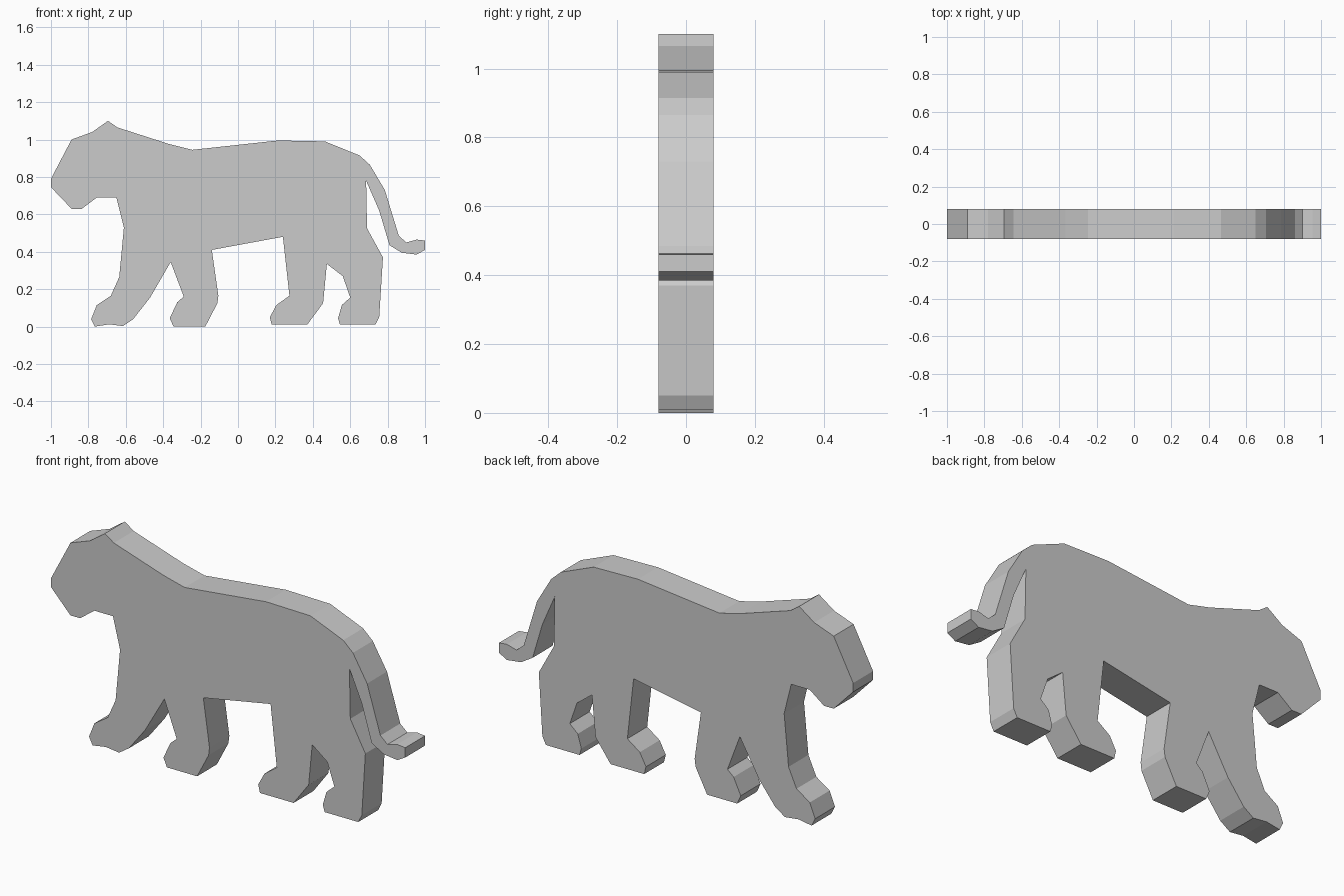
import bpy
import bmesh
from mathutils import Vector

if "Cube" in bpy.data.objects:
    bpy.data.objects.remove(bpy.data.objects["Cube"])

THICKNESS = 0.16

# One continuous side outline (x, z), running clockwise from the muzzle
head_top = [(-1, .79), (-.89, 1), (-.78, 1.04), (-.695, 1.1), (-.645, 1.065)]
back = [(-.365, .975), (-.245, .945), (.215, .995), (.465, .99), (.65, .915), (.705, .865)]
tail = [(.785, .73), (.86, .485), (.9, .45), (.955, .465), (1, .46), (1, .41),
        (.955, .385), (.875, .395), (.81, .435), (.755, .62), (.685, .78)]
rear_leg = [(.69, .525), (.775, .37), (.755, .05), (.735, .01), (.545, .01),
            (.535, .045), (.555, .115), (.6, .155), (.56, .27)]
rear_inner_leg = [(.475, .335), (.455, .125), (.37, .01), (.18, .01),
                  (.17, .05), (.205, .115), (.275, .165)]
belly = [(.24, .48), (-.14, .41)]
fore_inner_leg = [(-.105, .165), (-.11, .125), (-.175, 0), (-.345, 0),
                  (-.365, .045), (-.325, .13), (-.29, .16)]
fore_leg = [(-.36, .345), (-.47, .155), (-.56, .04), (-.615, .003), (-.69, .012), (-.765, 0),
            (-.785, .04), (-.755, .115), (-.68, .165), (-.635, .265), (-.61, .53)]
jaw = [(-.65, .69), (-.755, .69), (-.835, .63), (-.89, .63), (-1, .745)]


def extrude_profile(name, points, depth):
    """Flat-sided slab from an outline in the XZ plane, centred on y = 0."""
    bm = bmesh.new()
    face = bm.faces.new([bm.verts.new((x, -depth / 2, z)) for x, z in points])
    slab = bmesh.ops.extrude_face_region(bm, geom=[face], use_keep_orig=True)
    moved = [g for g in slab["geom"] if isinstance(g, bmesh.types.BMVert)]
    bmesh.ops.translate(bm, verts=moved, vec=Vector((0, depth, 0)))
    bmesh.ops.recalc_face_normals(bm, faces=bm.faces[:])
    mesh = bpy.data.meshes.new(name)
    bm.to_mesh(mesh)
    bm.free()
    obj = bpy.data.objects.new(name, mesh)
    bpy.context.collection.objects.link(obj)
    return obj


# Big cat cut-out: a single solid piece
outline = (head_top + back + tail + rear_leg + rear_inner_leg + belly
           + fore_inner_leg + fore_leg + jaw)
extrude_profile("big_cat_cutout", outline, THICKNESS)
